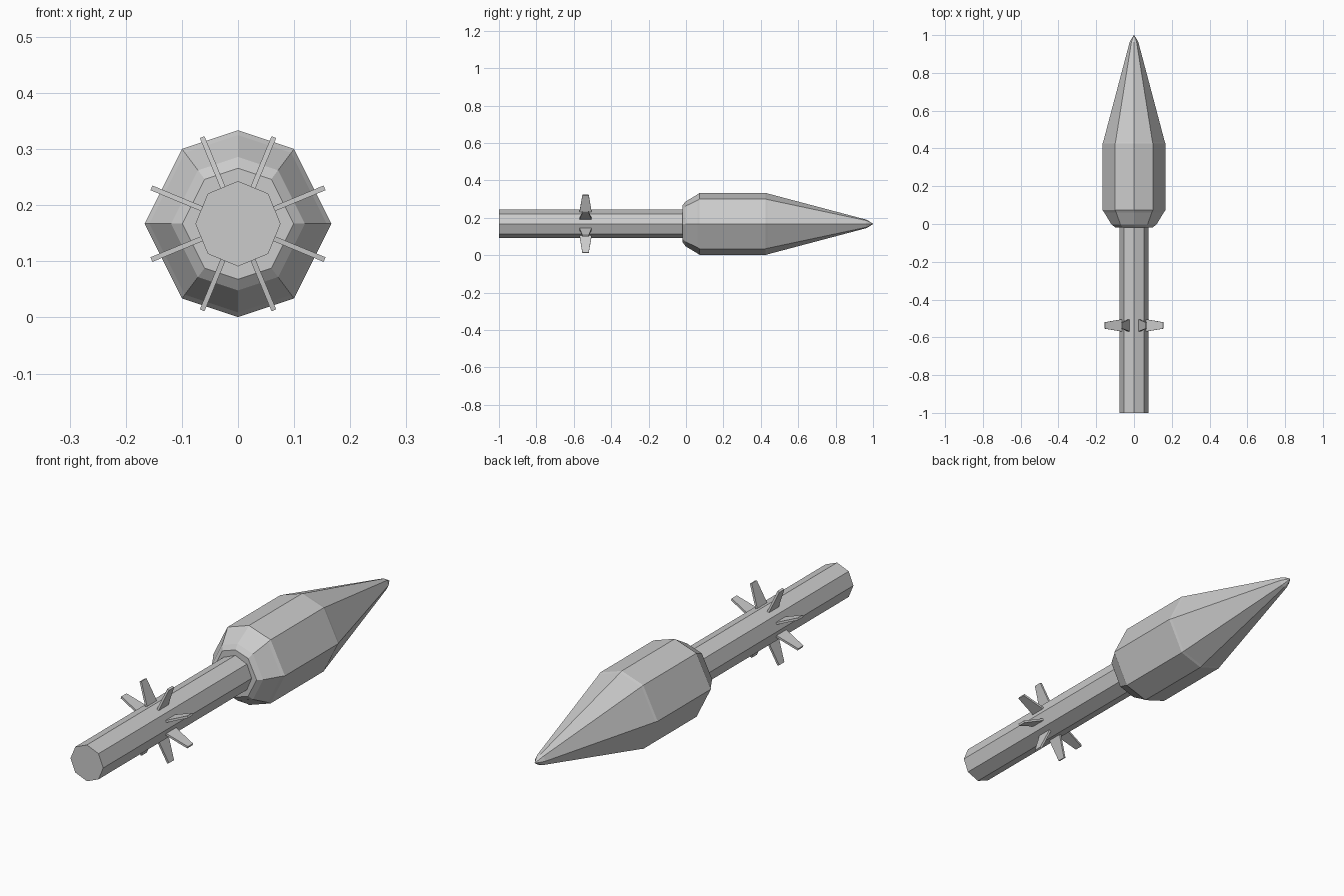
import bpy, bmesh, math
from mathutils import Vector, Matrix

if "Cube" in bpy.data.objects:
    bpy.data.objects.remove(bpy.data.objects["Cube"])

CZ = 0.167  # height of the long axis


def finish(name, bm):
    bmesh.ops.recalc_face_normals(bm, faces=bm.faces)
    mesh = bpy.data.meshes.new(name)
    bm.to_mesh(mesh)
    bm.free()
    obj = bpy.data.objects.new(name, mesh)
    bpy.context.collection.objects.link(obj)
    return obj


def loft(name, profile, angles):
    """Sweep (y, radius) rings around the long axis at the given angles."""
    bm = bmesh.new()
    rings = [[bm.verts.new((r * math.cos(math.radians(a)), y,
                            CZ + r * math.sin(math.radians(a)))) for a in angles]
             for y, r in profile]
    n = len(angles)
    for a, b in zip(rings, rings[1:]):
        for i in range(n):
            j = (i + 1) % n
            bm.faces.new((a[i], a[j], b[j], b[i]))
    bm.faces.new(rings[0])
    bm.faces.new(rings[-1])
    return finish(name, bm)


# Warhead: uneven eight-sided body with wider side faces
loft("warhead",
     [(-0.018, 0.099), (-0.003, 0.119), (0.062, 0.158), (0.073, 0.1665),
      (0.425, 0.1665), (0.435, 0.163), (0.963, 0.023), (0.975, 0.017), (1.0, 0.001)],
     [0, 53.13, 90, 126.87, 180, 233.13, 270, 306.87])

# Regular eight-sided tube
loft("tube", [(-1.0, 0.076), (0.0, 0.076)], [45 * i for i in range(8)])

# Ring of eight tapered stabiliser fins
bm = bmesh.new()
for k in range(8):
    rot = Matrix.Rotation(math.radians(22.5 + 45 * k), 4, 'Y')
    ends = []
    for r, half in ((0.06, 0.034), (0.167, 0.017)):
        ends.append([bm.verts.new(rot @ Vector((r, -0.537 + sy * half, sz * 0.0045))
                                  + Vector((0, 0, CZ)))
                     for sy, sz in ((-1, -1), (1, -1), (1, 1), (-1, 1))])
    a, b = ends
    bm.faces.new(a)
    bm.faces.new(b)
    for i in range(4):
        j = (i + 1) % 4
        bm.faces.new((a[i], a[j], b[j], b[i]))
finish("stabiliser_fins", bm)
